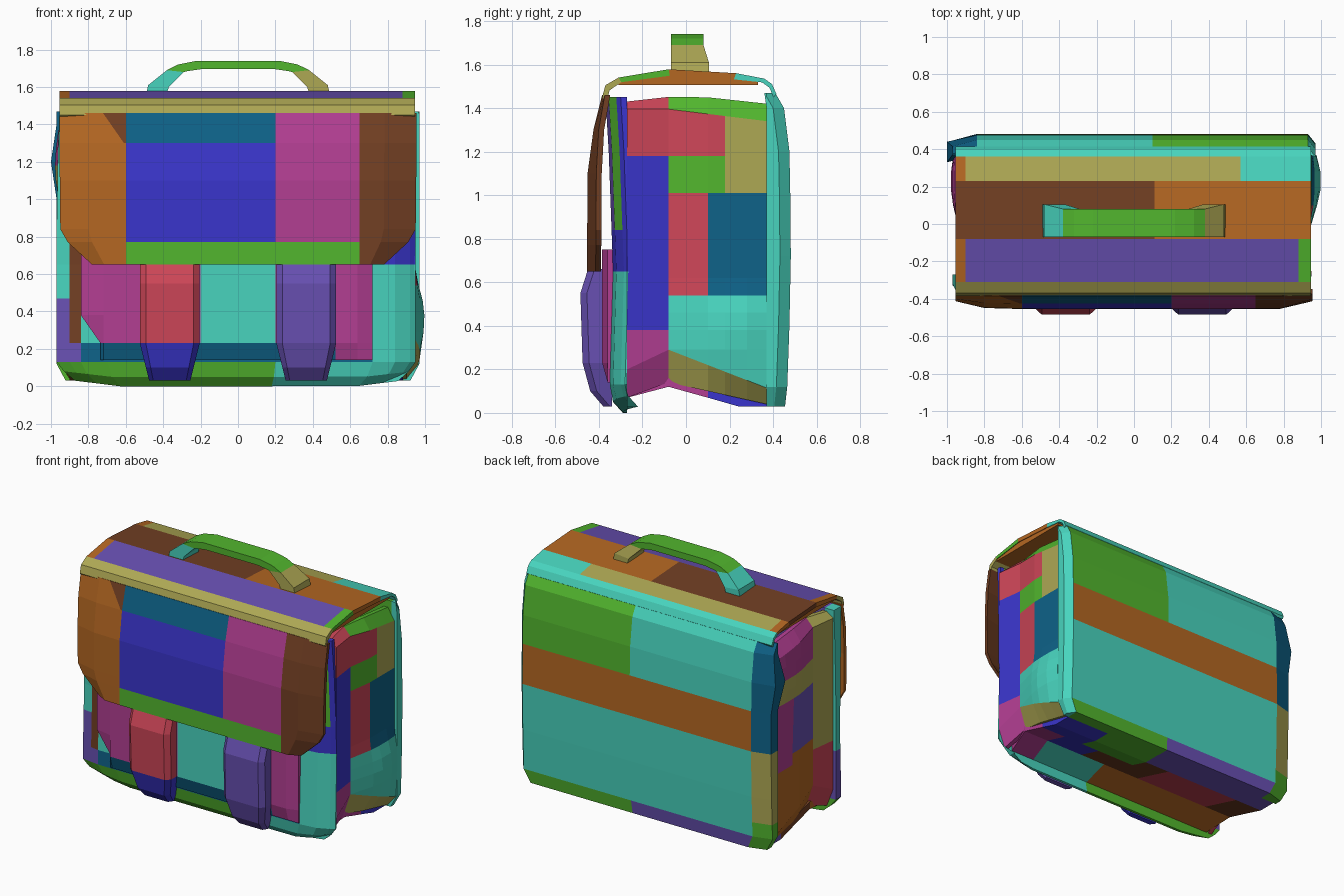
import bpy, bmesh
from mathutils import Vector

cube = bpy.data.objects.get("Cube")
if cube:
    bpy.data.objects.remove(cube, do_unlink=True)

# Flat colours
RGB = {"orange": (180, 103, 34), "brown": (114, 63, 35), "blue": (58, 53, 204),
       "magenta": (178, 62, 146), "green": (82, 182, 46), "turquoise": (72, 212, 190),
       "olive": (174, 168, 84), "violet": (104, 80, 178), "red": (206, 70, 88),
       "deep teal": (14, 98, 136)}
NAMES = list(RGB)
MATS = []
for n, c in RGB.items():
    m = bpy.data.materials.new(n)
    m.use_nodes = True
    lin = [((v / 255 + 0.055) / 1.055) ** 2.4 for v in c] + [1]
    m.diffuse_color = lin
    m.node_tree.nodes["Principled BSDF"].inputs["Base Color"].default_value = lin
    MATS.append(m)


def lerp(table, x):
    """Piecewise linear lookup in (x, y) pairs."""
    if x <= table[0][0]:
        return table[0][1]
    for (a, p), (b, q) in zip(table, table[1:]):
        if x <= b:
            return p + (q - p) * (x - a) / (b - a)
    return table[-1][1]


def slab(name, us, vs, point, base, patches=()):
    """Closed thick sheet over a grid; point(u, v, t) has t=0 outside, t=1 inside.
    patches: (colour, u0, u1, v0, v1), the last match wins."""
    bm = bmesh.new()
    g = [[[bm.verts.new(point(u, v, t)) for v in vs] for u in us] for t in (0, 1)]
    nu, nv = len(us) - 1, len(vs) - 1

    def face(i, j, *quad):
        u, v = (us[i] + us[i + 1]) / 2, (vs[j] + vs[j + 1]) / 2
        col = base
        for c, u0, u1, v0, v1 in patches:
            if u0 < u < u1 and v0 < v < v1:
                col = c
        bm.faces.new(quad).material_index = NAMES.index(col)

    for i in range(nu):
        for j in range(nv):
            for s in g:
                face(i, j, s[i][j], s[i + 1][j], s[i + 1][j + 1], s[i][j + 1])
        for j, jj in ((0, 0), (nv, nv - 1)):
            face(i, jj, g[0][i][j], g[0][i + 1][j], g[1][i + 1][j], g[1][i][j])
    for j in range(nv):
        for i, ii in ((0, 0), (nu, nu - 1)):
            face(ii, j, g[0][i][j], g[0][i][j + 1], g[1][i][j + 1], g[1][i][j])
    bmesh.ops.recalc_face_normals(bm, faces=bm.faces)
    me = bpy.data.meshes.new(name)
    bm.to_mesh(me)
    bm.free()
    for m in MATS:
        me.materials.append(m)
    ob = bpy.data.objects.new(name, me)
    bpy.context.collection.objects.link(ob)
    return ob


# Back panel, rounded off at its rim, with one end swelling slightly
BACK = [(.03, .455), (.12, .465), (.4, .475), (.8, .483), (1.2, .475), (1.4, .45), (1.47, .41)]


def back_pt(x, z, t):
    y = .37 if t else lerp(BACK, z) - lerp([(-.97, .035), (-.84, 0), (.93, 0), (.97, .05)], x)
    k = .95 if z < .05 else 1
    if x == -.97:
        x -= lerp([(1.0, 0), (1.2, .03), (1.4, 0)], z)
        y -= .04 * t * (z == 1.2)
    return (x * k, y, z)


slab("back_panel", [-.97, -.84, .1, .93, .97], [.03, .12, .22, .4, .72, 1.0, 1.2, 1.4, 1.47],
     back_pt, "turquoise",
     [("green", .1, .93, 1.0, 1.5), ("orange", -.84, .93, .72, 1.0), ("violet", -.84, .1, 0, .12),
      ("green", .1, .93, 0, .12), ("deep teal", -1, -.84, .72, 1.5), ("olive", -1, -.84, .22, .72),
      ("green", -1, -.84, 0, .22)])

# Front panel behind the flap
FRONT = [(0, -.29), (.05, -.335), (.13, -.35), (.65, -.335), (1.2, -.355), (1.45, -.37)]


def front_pt(x, z, t):
    y = -.27 if t else lerp(FRONT, z) + lerp([(-.97, .02), (-.84, 0), (.72, 0), (.84, .015),
                                              (.92, .05), (.95, .07)], x)
    e = lerp([(0, .9), (.05, .96), (.13, 1), (1, 1), (1.45, .985)], z)
    return (x * e, y, z + lerp([(.7, 0), (.97, .03)], abs(x)) * (z < .06))


slab("front_panel", [-.97, -.9, -.84, -.7, .2, .72, .84, .92, .95],
     [0, .05, .13, .23, .4, .47, .65, .84, 1.2, 1.45], front_pt, "violet",
     [("turquoise", -1, -.9, .47, 1.5), ("violet", -1, -.84, .13, .47),
      ("brown", -.9, -.84, .23, .84), ("brown", -.84, -.7, .65, .84),
      ("turquoise", -.84, -.7, .23, .4),
      ("green", -1, .2, 0, .13), ("turquoise", .2, 1, 0, .13),
      ("deep teal", -.84, .72, .13, .23), ("turquoise", .72, 1, .13, .65),
      ("green", .84, .92, .84, 1.5), ("blue", .72, 1, .65, .84), ("blue", .92, 1, .65, 1.5)])


# Front pocket with bevelled rim and one cut corner
def pocket_pt(x, z, t):
    y = -.32 if t else (-.36 if x in (-.84, .72) or z == .14 else -.385)
    if x == -.84 and z < .3:
        x = -.735
    return (x, y, z)


slab("front_pocket", [-.84, -.72, -.52, -.2, .2, .52, .64, .72], [.14, .23, .38, .6, .75],
     pocket_pt, "magenta",
     [("deep teal", -.84, .52, 0, .23), ("turquoise", -.2, .2, .23, 1)])

# Pair of closing straps, narrowing downwards
STRAP = [(.03, -.38), (.1, -.44), (.23, -.475), (.55, -.485), (.66, -.45)]
for side, name, top, low in ((-1, "right_strap", "red", "blue"), (1, "left_strap", "violet", "violet")):
    def strap_pt(u, z, t):
        w = lerp([(.03, .11), (.23, .16), (.66, .16)], z)
        y = -.34 if t else lerp(STRAP, z) + (.03 if abs(u) == 1 else 0)
        return (side * .365 + u * w, y, z)
    slab(name, [-1, -.8, .8, 1], [.03, .1, .23, .55, .66], strap_pt, top, [(low, -1, 1, 0, .23)])

# Front flap with cut lower corners and a wedge patch at the upper edge
FLAP = [(.65, -.455), (1.1, -.452), (1.3, -.425), (1.46, -.385)]
CORNER = [(.65, .78), (.77, .91), (.84, .95), (1.3, .955)]


def flap_pt(x, z, t):
    if x == -.72 and z < 1.4:
        x = -.61
    y = lerp(FLAP, z) + .025 * t + lerp([(.78, 0), (.95, .04)], abs(x)) * lerp([(1.1, 1), (1.45, .3)], z)
    if abs(x) > .65:
        k = (abs(x) - .65) / .3
        x = (.65 + k * (lerp(CORNER, z) - .65)) * (1 if x > 0 else -1)
    return (x, y, z)


slab("front_flap", [-.95, -.8, -.72, -.6, .2, .65, .78, .95], [.65, .77, .84, 1.1, 1.3, 1.46],
     flap_pt, "blue",
     [("orange", -1, -.6, 0, 2), ("brown", -.72, -.6, 1.3, 2), ("brown", .65, 1, 0, 2),
      ("magenta", .2, .65, .77, 2), ("deep teal", -.6, .2, 1.3, 2), ("green", -.6, .65, 0, .77)])

# Arched lid with a flat lining, separate from the body
LID = [(-.385, 1.45, .03), (-.37, 1.505, .03), (-.31, 1.54, .025), (-.08, 1.578, .03),
       (.23, 1.56, .03), (.36, 1.535, .02), (.395, 1.51, .02), (.415, 1.465, .02)]


def lid_pt(x, i, t):
    y, z, th = LID[i]
    d = Vector((0, .03 - y, 1.0 - z)).normalized() * th * t
    return Vector((x, y, z)) + d


slab("lid", [-.955, -.9, .11, .57, .88, .945], list(range(8)), lid_pt, "turquoise",
     [("olive", -1, 1, 0, 2), ("violet", -1, 1, 2, 3), ("green", .88, 1, 2, 3),
      ("orange", -1, -.9, 2, 3), ("brown", -1, .11, 3, 4), ("orange", .11, 1, 3, 4),
      ("olive", -.9, .57, 4, 5), ("orange", -1, -.9, 4, 5)])
slab("lid_lining", [-.94, .94], [-.31, -.08, .23, .33],
     lambda x, y, t: (x, y, 1.507 if t else lerp([(-.31, 1.52), (-.08, 1.55), (.23, 1.535), (.33, 1.52)], y)),
     "orange")

# Side gussets with a soft bulge, leaning inwards at the top
FLOOR = [(-.27, .07), (-.08, .14), (.37, .04)]
SIDES = {
    1: ("left_side", .36, .05, "turquoise",
        [("magenta", -.3, -.08, 0, .38), ("blue", -.3, -.08, .38, 1.2), ("red", -.3, .18, 1.18, 1.5),
         ("green", -.08, .18, 1.01, 1.18), ("olive", .18, .4, 1.01, 1.35), ("red", -.08, .1, .54, 1.01),
         ("deep teal", .1, .4, .54, 1.01), ("green", -.08, .4, 1.35, 1.5), ("olive", -.08, .4, 0, .2)]),
    -1: ("right_side", 1.18, .03, "orange",
         [("red", -.3, -.08, 0, .54), ("olive", -.3, -.08, .54, 1.5), ("magenta", .18, .4, .54, 1.01),
          ("violet", -.08, .18, .62, 1.01), ("olive", -.08, .4, 1.01, 1.18),
          ("magenta", -.08, .4, 1.18, 1.5)])}
for s, (name, zc, swell, base, patches) in SIDES.items():
    def side_pt(y, z, t):
        bulge = max(0, 1 - ((y - .23) / .2) ** 2) * max(0, 1 - ((z - zc) / .22) ** 2)
        x = .95 + swell * bulge - .03 * t - lerp([(-.27, 0), (-.08, .025), (.1, 0)], y)
        if z < .11:
            x -= .05
            z = lerp(FLOOR, y)
        elif z < .25:
            z += lerp([(-.27, 0), (-.08, .09), (.37, -.085)], y)
        elif z > 1.4:
            x -= .05
            z += lerp([(-.27, 0), (0, .03), (.37, -.01)], y)
        elif z > 1.3:
            z += lerp([(-.08, .045), (.37, -.01)], y)
        return (s * x, y, z)
    slab(name, [-.27, -.08, .1, .18, .28, .37],
         [.1, .2, .29, .38, .46, .54, .62, 1.01, 1.1, 1.18, 1.27, 1.35, 1.43], side_pt, base, patches)

# Bottom gusset, folded upwards along the middle
UNDER = [(-.27, .07), (-.08, .12), (.1, .07), (.24, .03), (.37, .03)]
slab("bottom", [-.92, -.7, -.1, .1, .2, .4, .55, .7, .9], [-.27, -.08, .1, .24, .37],
     lambda x, y, t: (x * (.93 if y < -.2 else .98), y, lerp(UNDER, y) + .05 * t), "brown",
     [("orange", -1, .2, -.3, -.08), ("turquoise", .2, .7, -.3, -.08), ("magenta", .7, 1, -.3, .1),
      ("red", -.7, -.1, -.08, .24), ("green", .1, .55, .1, .4), ("blue", .55, 1, .1, .4),
      ("blue", .4, .7, -.08, .1), ("violet", -1, .1, .24, .4)])

# Carrying handle: two legs and a bar
OUT = [(-.49, 1.565), (-.48, 1.61), (-.38, 1.69), (-.32, 1.72), (-.22, 1.74)]
INN = [(-.38, 1.565), (-.37, 1.60), (-.29, 1.68), (-.27, 1.685), (-.20, 1.695)]
OUT += [(-x, z) for x, z in reversed(OUT)]
INN += [(-x, z) for x, z in reversed(INN)]


def handle_pt(i, v, t):
    x, z = (INN if t else OUT)[i]
    wide = .105 if i in (0, 1, 8, 9) else .08
    return (x, wide if v else -.07, z)


slab("handle", list(range(10)), [0, 1], handle_pt, "green",
     [("turquoise", 0, 2, 0, 1), ("olive", 7, 9, 0, 1)])
